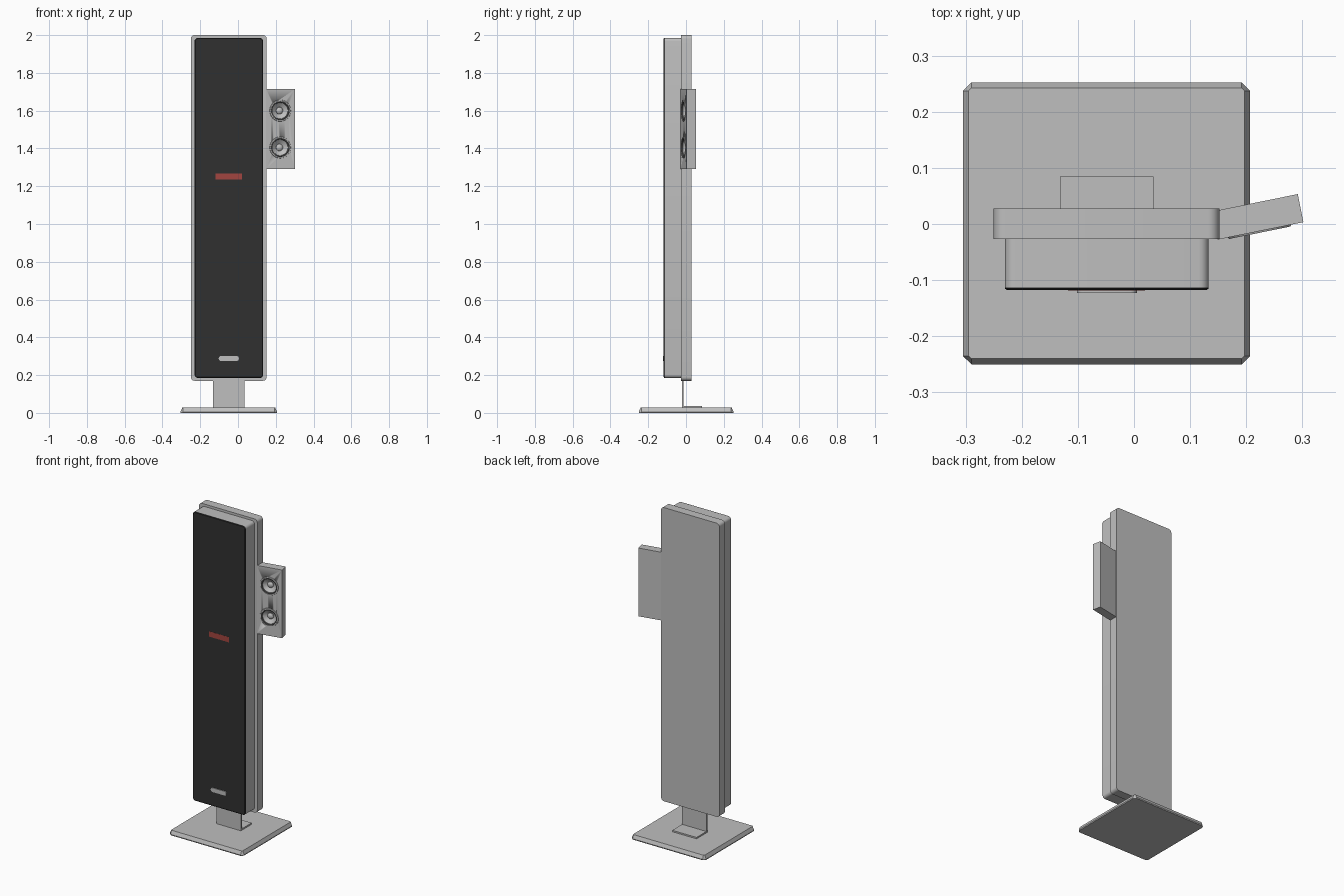
import bpy, bmesh, math
from mathutils import Matrix, Vector

cube = bpy.data.objects.get("Cube")
if cube:
    bpy.data.objects.remove(cube)


def material(name, rgb):
    m = bpy.data.materials.new(name)
    m.use_nodes = True
    m.diffuse_color = (*rgb, 1)
    m.node_tree.nodes["Principled BSDF"].inputs["Base Color"].default_value = (*rgb, 1)
    return m


GREY = material("silver grey", (0.52, 0.52, 0.52))
BLACK = material("grille black", (0.03, 0.03, 0.03))
RED = material("display red", (0.36, 0.06, 0.05))
DARK = material("surround grey", (0.12, 0.12, 0.12))
FRONT = Matrix.Rotation(math.pi / 2, 4, 'X')  # local z becomes -y


def finish(name, bm, mat, matrix=Matrix(), angle=30):
    bmesh.ops.recalc_face_normals(bm, faces=bm.faces)
    bm.transform(matrix)
    mesh = bpy.data.meshes.new(name)
    bm.to_mesh(mesh)
    bm.free()
    mesh.materials.append(mat)
    ob = bpy.data.objects.new(name, mesh)
    bpy.context.collection.objects.link(ob)
    bpy.ops.object.select_all(action='DESELECT')
    ob.select_set(True)
    bpy.context.view_layer.objects.active = ob
    bpy.ops.object.shade_smooth_by_angle(angle=math.radians(angle))
    return ob


def outline(u0, u1, v0, v1, r, seg):
    """Rectangle with rounded corners (cut corners when seg is 1)."""
    pts = []
    for k, (u, v) in enumerate([(u1 - r, v1 - r), (u0 + r, v1 - r), (u0 + r, v0 + r), (u1 - r, v0 + r)]):
        for i in range(seg + 1):
            a = math.pi / 2 * (k + i / seg)
            pts.append((u + r * math.cos(a), v + r * math.sin(a)))
    return pts


def slab(name, mat, rect, levels, r, seg=5, matrix=FRONT):
    """Stack of outlines; each level is (height, inset)."""
    bm = bmesh.new()
    u0, u1, v0, v1 = rect
    rings = []
    for h, d in levels:
        pts = outline(u0 + d, u1 - d, v0 + d, v1 - d, max(r - d, 0.001), seg)
        rings.append([bm.verts.new((u, v, h)) for u, v in pts])
    n = len(rings[0])
    for a, b in zip(rings, rings[1:]):
        for i in range(n):
            j = (i + 1) % n
            bm.faces.new((a[i], a[j], b[j], b[i]))
    bm.faces.new(rings[0])
    bm.faces.new(rings[-1])
    return finish(name, bm, mat, matrix)


def box(name, mat, lo, hi, matrix=Matrix()):
    bm = bmesh.new()
    bmesh.ops.create_cube(bm, size=1)
    lo, hi = Vector(lo), Vector(hi)
    for v in bm.verts:
        v.co = (lo + hi) / 2 + Vector(a * b for a, b in zip(v.co, hi - lo))
    return finish(name, bm, mat, matrix)


def lathe(name, mat, profile, matrix, steps=40):
    """Revolve (radius, height) points about local z."""
    bm = bmesh.new()
    vs = [bm.verts.new((r, 0, h)) for r, h in profile]
    es = [bm.edges.new(p) for p in zip(vs, vs[1:])]
    bmesh.ops.spin(bm, geom=vs + es, axis=(0, 0, 1), cent=(0, 0, 0),
                   angle=2 * math.pi, steps=steps, use_merge=False)
    bmesh.ops.remove_doubles(bm, verts=bm.verts, dist=1e-5)
    return finish(name, bm, mat, matrix)


# Stand: chamfered foot plate and L-shaped bracket
slab("base_plate", GREY, (-0.305, 0.207, -0.25, 0.252), [(0, 0.002), (0.006, 0), (0.028, 0.01)],
     0.015, 1, Matrix())
box("bracket_upright", GREY, (-0.132, -0.022, 0.028), (0.035, -0.012, 0.2))
box("bracket_foot", GREY, (-0.132, -0.022, 0.028), (0.035, 0.085, 0.037))

# Tall cabinet: back panel, front housing and grille
slab("back_panel", GREY, (-0.25, 0.152, 0.17, 2.0), [(-0.028, 0), (0.027, 0)], 0.02)
slab("front_housing", GREY, (-0.23, 0.133, 0.185, 1.985), [(0.02, 0), (0.113, 0)], 0.018)
slab("front_grille", BLACK, (-0.23, 0.133, 0.185, 1.985), [(0.113, 0), (0.115, 0), (0.118, 0.004)], 0.018)

# Front details
box("display_strip", RED, (-0.118, -0.1188, 1.235), (0.02, -0.117, 1.268))
slab("front_badge", GREY, (-0.102, 0.005, 0.275, 0.301), [(0.117, 0), (0.123, 0)], 0.012)

# Angled side speaker; local x runs along its front, local y into its depth
swing = Matrix.Translation((0.153, -0.027, 0)) @ Matrix.Rotation(math.radians(11.5), 4, 'Z')
side = box("side_speaker_box", GREY, (-0.004, 0, 1.29), (0.152, 0.051, 1.715), swing)

# Two round drivers set into the side speaker
for label, z in (("upper", 1.6), ("lower", 1.405)):
    place = swing @ Matrix.Translation((0.072, 0, z)) @ FRONT
    cutter = lathe(label + "_driver_cutter", GREY,
                   [(0, -0.035), (0.05, -0.035), (0.05, 0.01), (0, 0.01)], place)
    cutter.hide_render = True
    cutter.hide_viewport = True
    cut = side.modifiers.new(label + " hole", 'BOOLEAN')
    cut.operation, cut.object, cut.solver = 'DIFFERENCE', cutter, 'EXACT'
    lathe(label + "_driver_rim", GREY, [(0.05, -0.006), (0.05, 0.003), (0.056, 0.003), (0.058, -0.002)], place)
    lathe(label + "_driver_surround", DARK,
          [(0.051, -0.004), (0.049, 0.001), (0.046, 0.002), (0.043, 0), (0.042, -0.005)], place)
    lathe(label + "_driver_cone", GREY, [(0.043, -0.004), (0.03, -0.014), (0.018, -0.022)], place)
    lathe(label + "_driver_dome", GREY,
          [(0.019, -0.023), (0.018, -0.018), (0.013, -0.013), (0.007, -0.0105), (0, -0.01)], place)
